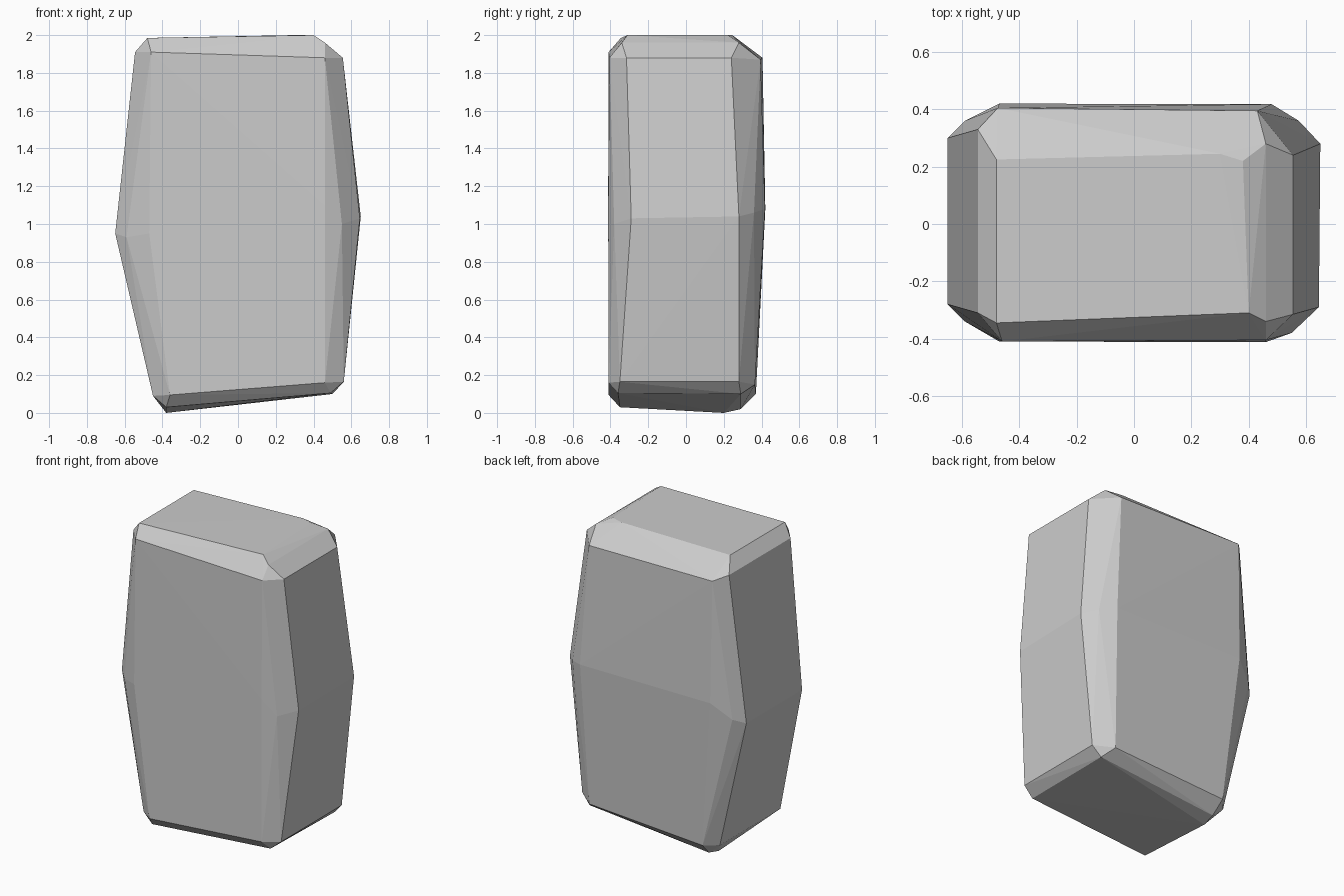
import bpy, bmesh

# Corner profiles of the stone block, each running from bottom to top (x, y, z)
front_left = [(-.38, -.35, .03), (-.36, -.41, .095), (-.45, -.34, .09),
              (-.59, -.34, .93), (-.47, -.41, .95), (-.65, -.28, .95),
              (-.46, -.41, 1.91), (-.545, -.31, 1.91), (-.48, -.345, 1.985)]
front_right = [(.49, -.36, .105), (.46, -.41, .16), (.56, -.35, .165),
               (.55, -.38, 1.0), (.46, -.412, 1.1), (.645, -.29, 1.03),
               (.46, -.405, 1.88), (.555, -.315, 1.88), (.46, -.34, 1.96), (.40, -.31, 2.0)]
back_right = [(.50, .29, .10), (.45, .365, .15), (.56, .28, .165),
              (.575, .36, 1.06), (.48, .418, 1.08), (.65, .28, 1.04),
              (.43, .395, 1.87), (.555, .24, 1.88), (.46, .28, 1.96), (.38, .22, 2.0), (.30, .245, 2.0)]
back_left = [(-.38, .20, .0), (-.37, .29, .02), (-.38, .37, .10), (-.45, .29, .09),
             (-.59, .36, .98), (-.47, .42, 1.08), (-.65, .30, .95),
             (-.475, .405, 1.88), (-.545, .33, 1.91), (-.48, .225, 1.985)]

# Wrap the profiles in a faceted skin
bm = bmesh.new()
for p in front_left + front_right + back_right + back_left:
    bm.verts.new(p)
bmesh.ops.convex_hull(bm, input=bm.verts)
bmesh.ops.delete(bm, geom=[v for v in bm.verts if not v.link_faces], context='VERTS')
bmesh.ops.recalc_face_normals(bm, faces=bm.faces)

mesh = bpy.data.meshes.new("stone_block")
bm.to_mesh(mesh)
bm.free()
stone = bpy.data.objects.new("stone_block", mesh)
bpy.context.collection.objects.link(stone)
